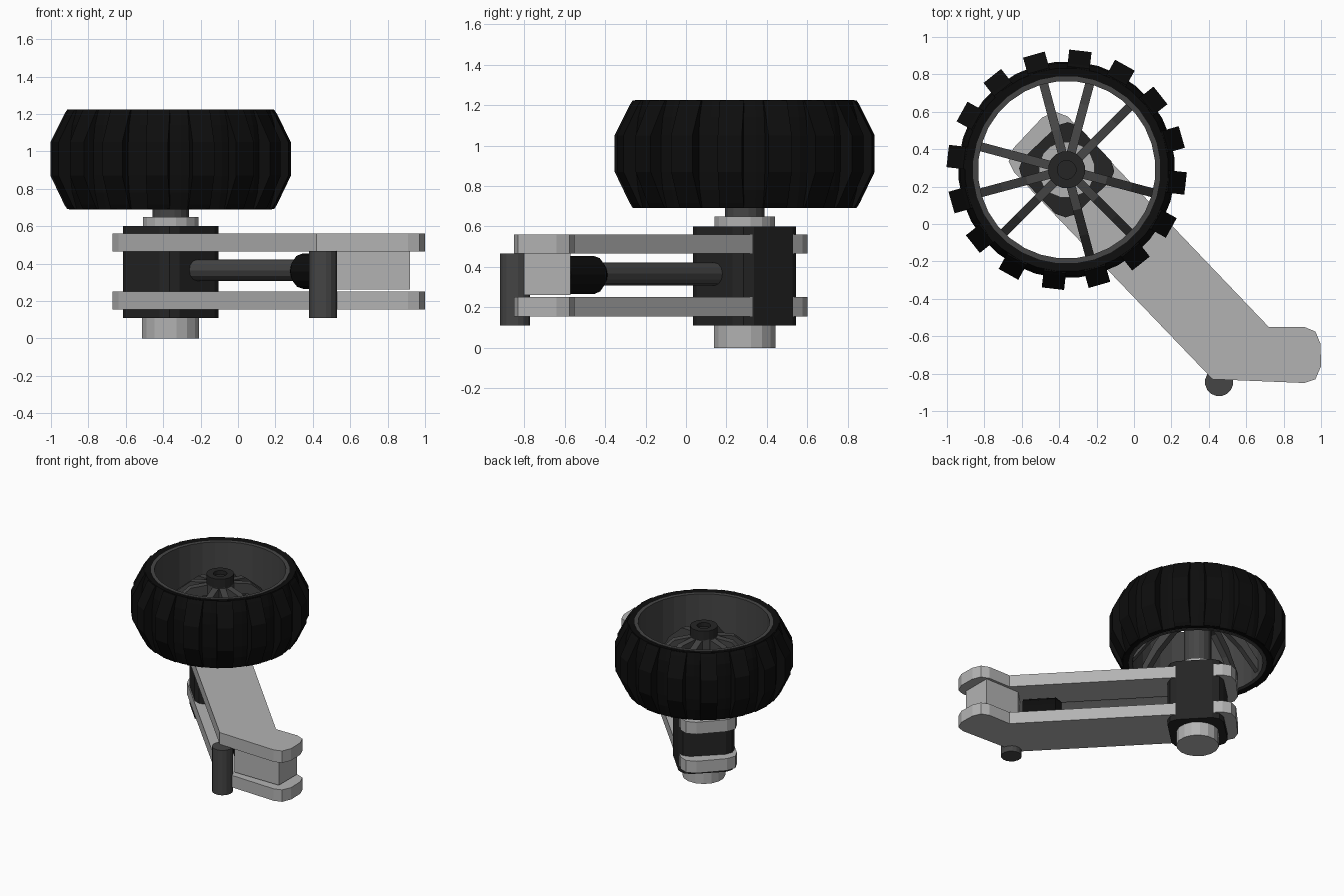
import bpy, bmesh, math
from mathutils import Vector, Matrix

if "Cube" in bpy.data.objects:
    bpy.data.objects.remove(bpy.data.objects["Cube"])

WX, WY = -0.36, 0.29            # wheel axis


def mat(name, v):
    m = bpy.data.materials.new(name)
    m.diffuse_color = (v, v, v, 1)
    m.use_nodes = True
    m.node_tree.nodes["Principled BSDF"].inputs["Base Color"].default_value = m.diffuse_color
    return m


BLACK = mat("tyre_black", 0.004)
DARK = mat("block_dark", 0.018)
IRON = mat("iron_grey", 0.06)
LIGHT = mat("light_metal", 0.45)


def finish(name, bm, m):
    bmesh.ops.recalc_face_normals(bm, faces=bm.faces)
    me = bpy.data.meshes.new(name)
    bm.to_mesh(me)
    bm.free()
    me.materials.append(m)
    ob = bpy.data.objects.new(name, me)
    bpy.context.collection.objects.link(ob)
    return ob


def add_prism(bm, pts, off):
    """Close a planar loop of points, extruded by an offset."""
    a = [bm.verts.new(p) for p in pts]
    b = [bm.verts.new(Vector(p) + Vector(off)) for p in pts]
    n = len(a)
    bm.faces.new(a)
    bm.faces.new(b[::-1])
    for i in range(n):
        j = (i + 1) % n
        bm.faces.new((a[i], a[j], b[j], b[i]))


def plate(name, outline, z0, z1, m):
    bm = bmesh.new()
    add_prism(bm, [(x, y, z0) for x, y in outline], (0, 0, z1 - z0))
    return finish(name, bm, m)


def lathe(name, profile, n, m, origin=(WX, WY, 0), axis=(0, 0, 1), closed=False):
    """Spin (radius, height) points round an axis; open profiles get end caps."""
    rot = Vector((0, 0, 1)).rotation_difference(Vector(axis)).to_matrix()
    bm = bmesh.new()
    rings = []
    for r, h in profile:
        rings.append([bm.verts.new(Vector(origin) + rot @ Vector(
            (r * math.cos(t), r * math.sin(t), h)))
            for t in (2 * math.pi * (k + 0.5) / n for k in range(n))])
    pairs = list(zip(rings, rings[1:]))
    if closed:
        pairs.append((rings[-1], rings[0]))
    else:
        bm.faces.new(rings[0])
        bm.faces.new(rings[-1])
    for a, b in pairs:
        for k in range(n):
            j = (k + 1) % n
            bm.faces.new((a[k], a[j], b[j], b[k]))
    return finish(name, bm, m)


# tyre and rim
lathe("tyre", [(0.495, 0.70), (0.545, 0.69), (0.57, 0.78), (0.58, 0.87), (0.58, 1.05),
               (0.57, 1.14), (0.545, 1.225), (0.495, 1.215)], 32, BLACK, closed=True)
lathe("rim", [(0.475, 0.695), (0.502, 0.695), (0.502, 1.22), (0.475, 1.22)],
      32, IRON, closed=True)

# tread blocks around the tyre
bm = bmesh.new()
tread = [(0.52, 0.695), (0.55, 0.692), (0.565, 0.715), (0.64, 0.87), (0.64, 1.05),
         (0.565, 1.20), (0.55, 1.223), (0.52, 1.22)]
for k in range(16):
    rot = Matrix.Rotation(math.radians(-6.6 + 22.5 * k), 3, 'Z')
    c = Vector((WX, WY, 0))
    add_prism(bm, [c + rot @ Vector((r, -0.06, z)) for r, z in tread],
              rot @ Vector((0, 0.12, 0)))
finish("tread_blocks", bm, BLACK)

# arched spokes in three groups of three
bm = bmesh.new()
spoke = [(0.06, 1.04), (0.20, 1.02), (0.34, 0.90), (0.485, 0.72),
         (0.485, 0.80), (0.36, 0.98), (0.22, 1.10), (0.06, 1.12)]
for group in (75, 195, 315):
    for d in (-30, 0, 30):
        rot = Matrix.Rotation(math.radians(group + d), 3, 'Z')
        c = Vector((WX, WY, 0))
        add_prism(bm, [c + rot @ Vector((r, -0.024, z)) for r, z in spoke],
                  rot @ Vector((0, 0.048, 0)))
finish("spokes", bm, IRON)

# axle, hub cap, flanges
lathe("axle", [(0.1, 0.60), (0.1, 1.12)], 16, IRON)
lathe("hub_cap", [(0.1, 1.11), (0.1, 1.19), (0.05, 1.19), (0.05, 1.16)], 16, DARK)
lathe("upper_flange", [(0.152, 0.58), (0.152, 0.65)], 16, LIGHT)
lathe("lower_flange", [(0.155, 0.0), (0.155, 0.13)], 16, LIGHT)

# bearing block: square with cut corners, turned along the arm
h, c, ang = 0.205, 0.13, math.radians(-46.5)
base = [(h, -c), (h, c), (0.18, 0.18), (c, h)]
corners = []
for q in range(4):
    for x, y in base[1:]:
        t = ang + q * math.pi / 2
        corners.append((WX + x * math.cos(t) - y * math.sin(t),
                        WY + x * math.sin(t) + y * math.cos(t)))
plate("bearing_block", corners, 0.11, 0.60, DARK)

# two arm plates
arm = [(-0.64, 0.275), (-0.67, 0.335), (-0.645, 0.405), (-0.49, 0.57), (-0.42, 0.60),
       (-0.355, 0.575), (0.72, -0.55), (0.91, -0.55), (0.97, -0.575), (0.997, -0.64),
       (1.0, -0.76), (0.97, -0.83), (0.91, -0.85), (0.42, -0.83)]
for name, z in (("lower_arm_plate", 0.155), ("upper_arm_plate", 0.465)):
    plate(name, arm, z, z + 0.095, LIGHT)

# spacer block, pivot pin, rod and its boot
plate("spacer_block", [(0.53, -0.80), (0.92, -0.80), (0.92, -0.57), (0.62, -0.57),
                       (0.50, -0.69)], 0.262, 0.468, LIGHT)
lathe("pivot_pin", [(0.076, 0.11), (0.076, 0.467)], 16, IRON, origin=(0.455, -0.845, 0))
along = Vector((0.705, -0.744, 0)).normalized()
lathe("rod", [(0.057, 0.15), (0.057, 1.1)], 12, IRON, origin=(WX, WY, 0.365), axis=along)
lathe("rod_boot", [(0.06, 0.99), (0.095, 1.03), (0.095, 1.27)], 12, BLACK,
      origin=(WX, WY, 0.36), axis=along)
